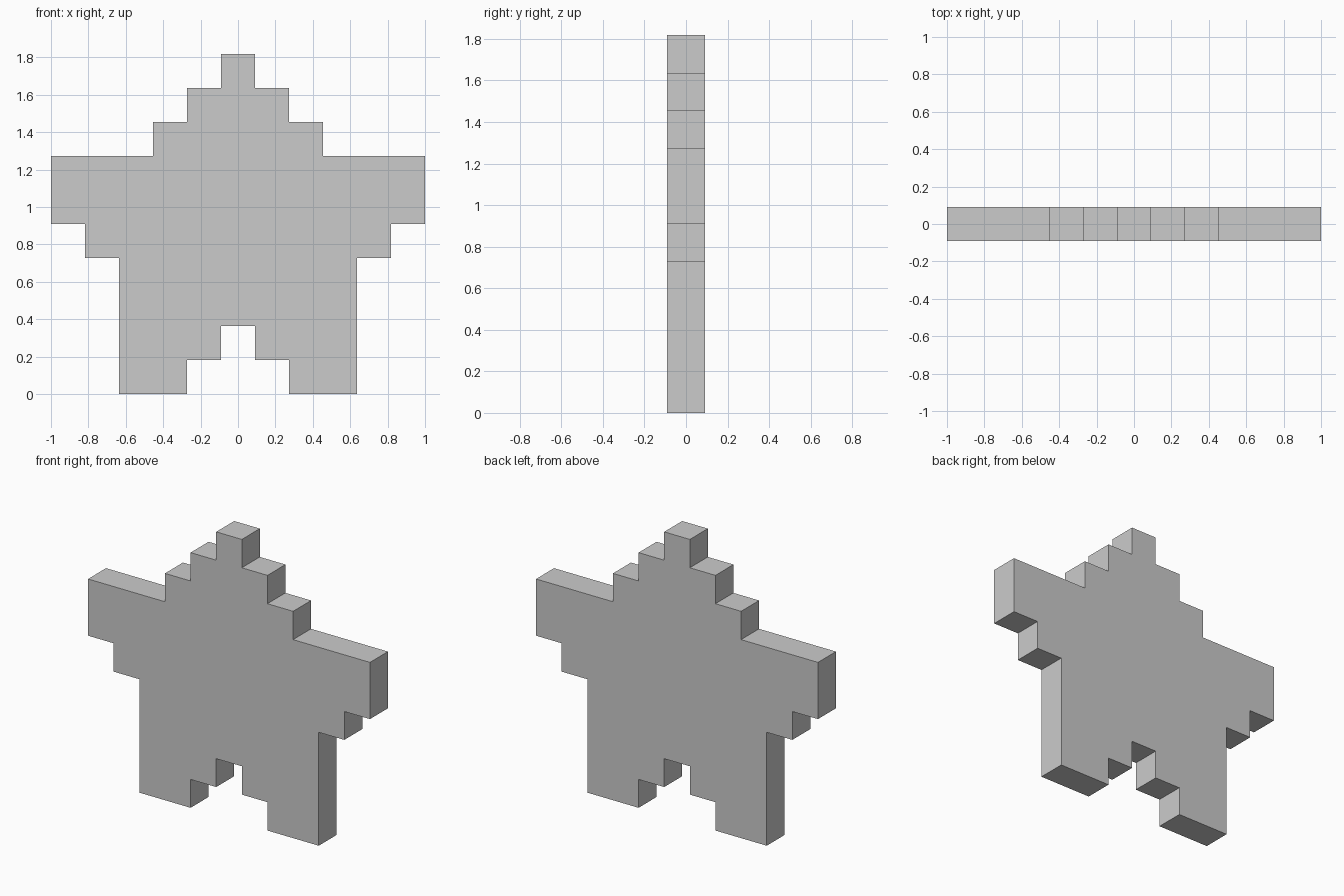
import bpy
import bmesh

if "Cube" in bpy.data.objects:
    bpy.data.objects.remove(bpy.data.objects["Cube"])

U = 2 / 11  # one pixel step of the stepped star

# Right half of the outline in pixel steps (x, z), from the notch up to the tip
half = [(0.5, 2), (0.5, 1), (1.5, 1), (1.5, 0), (3.5, 0), (3.5, 4),
        (4.5, 4), (4.5, 5), (5.5, 5), (5.5, 7), (2.5, 7), (2.5, 8),
        (1.5, 8), (1.5, 9), (0.5, 9), (0.5, 10)]
outline = half + [(-x, z) for x, z in reversed(half)]

# Pixel star: front face extruded one step deep
bm = bmesh.new()
front = bm.faces.new([bm.verts.new((x * U, -U / 2, z * U)) for x, z in outline])
extruded = bmesh.ops.extrude_face_region(bm, geom=[front], use_keep_orig=True)
back = [v for v in extruded["geom"] if isinstance(v, bmesh.types.BMVert)]
bmesh.ops.translate(bm, verts=back, vec=(0, U, 0))
bmesh.ops.recalc_face_normals(bm, faces=bm.faces)

mesh = bpy.data.meshes.new("pixel_star")
bm.to_mesh(mesh)
bm.free()
star = bpy.data.objects.new("pixel_star", mesh)
bpy.context.collection.objects.link(star)
